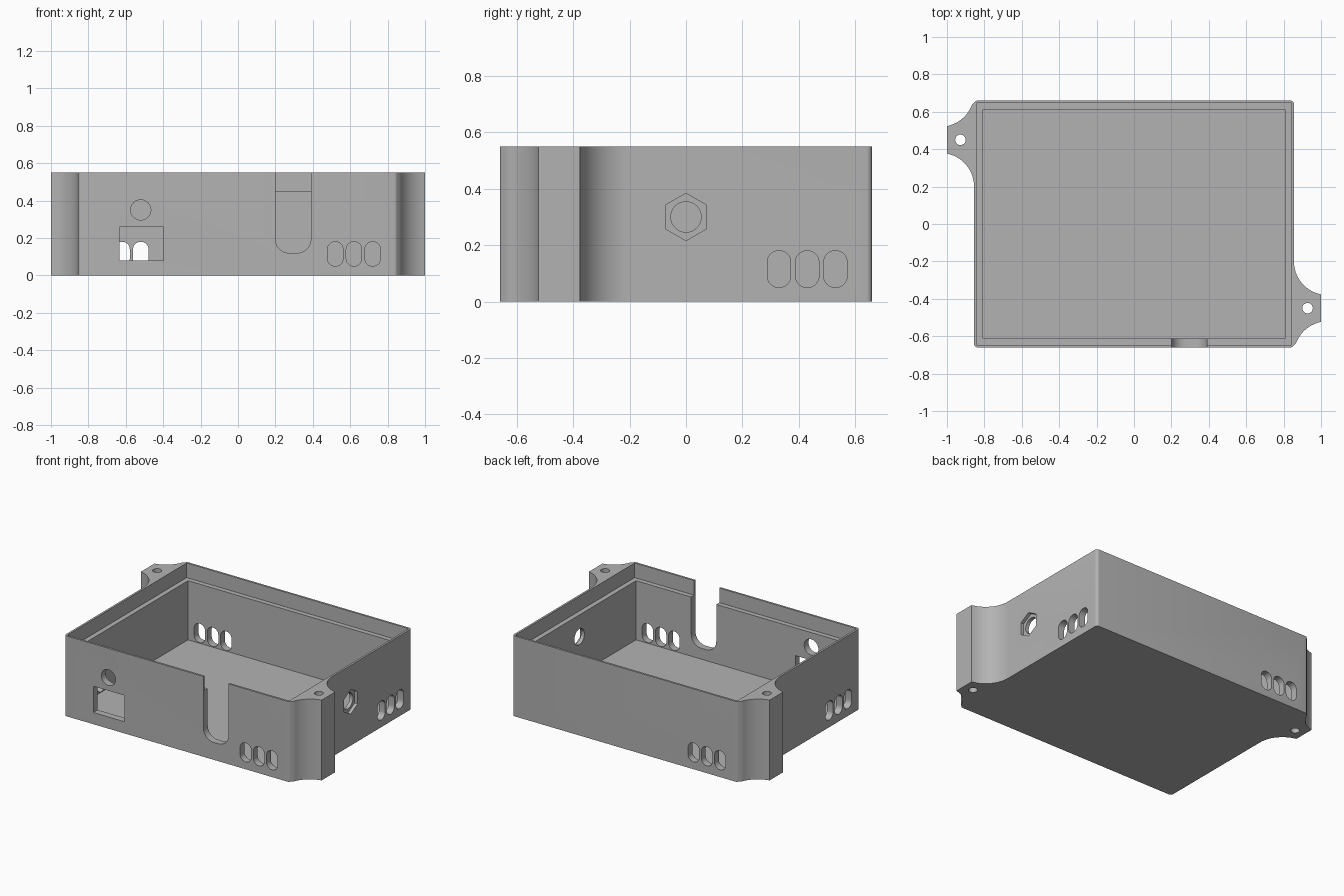
import bpy, bmesh, math

default = bpy.data.objects.get("Cube")
if default:
    bpy.data.objects.remove(default, do_unlink=True)

# Main sizes
HX, HY, HEIGHT = 0.855, 0.66, 0.55
WALL, LIP, LIP_Z = 0.047, 0.014, 0.45
EAR_Y, EAR_R = 0.45, 0.18

grey = bpy.data.materials.new("matte grey plastic")
grey.use_nodes = True
colour = (0.45, 0.45, 0.45, 1)
grey.diffuse_color = colour
grey.node_tree.nodes["Principled BSDF"].inputs["Base Color"].default_value = colour


def arc(cx, cy, r, start, end, steps):
    """Points on an arc, angles in degrees."""
    angles = [math.radians(start + (end - start) * i / steps) for i in range(steps + 1)]
    return [(cx + r * math.cos(a), cy + r * math.sin(a)) for a in angles]


def rounded(cx, cy, w, h, r, steps=8):
    """Rounded rectangle outline."""
    pts = []
    for k, (sx, sy) in enumerate([(1, 1), (-1, 1), (-1, -1), (1, -1)]):
        pts += arc(cx + sx * (w / 2 - r), cy + sy * (h / 2 - r), r, k * 90, k * 90 + 90, steps)
    return pts


def rect(cx, cy, w, h):
    return [(cx + sx * w / 2, cy + sy * h / 2) for sx, sy in [(1, 1), (-1, 1), (-1, -1), (1, -1)]]


def circle(cx, cy, r, sides=32, turn=0):
    return arc(cx, cy, r, turn, turn + 360, sides)[:-1]


def prism(name, pts, axis, lo, hi):
    """Extrude an outline along one axis between two positions."""
    place = {"x": lambda u, v, d: (d, u, v),
             "y": lambda u, v, d: (u, d, v),
             "z": lambda u, v, d: (u, v, d)}[axis]
    bm = bmesh.new()
    low = [bm.verts.new(place(u, v, lo)) for u, v in pts]
    high = [bm.verts.new(place(u, v, hi)) for u, v in pts]
    bm.faces.new(low)
    bm.faces.new(high)
    for i in range(len(pts)):
        j = (i + 1) % len(pts)
        bm.faces.new((low[i], low[j], high[j], high[i]))
    bmesh.ops.remove_doubles(bm, verts=bm.verts, dist=1e-5)
    bmesh.ops.recalc_face_normals(bm, faces=bm.faces)
    mesh = bpy.data.meshes.new(name)
    bm.to_mesh(mesh)
    bm.free()
    obj = bpy.data.objects.new(name, mesh)
    bpy.context.collection.objects.link(obj)
    return obj


# Outer outline: one side with its mounting ear, repeated by a half turn
cx = HX + EAR_R
tip = math.degrees(math.acos((1 - cx) / EAR_R))
half = arc(HX - 0.02, -HY + 0.02, 0.02, 270, 330, 4)
half += arc(cx, -EAR_Y - 0.25, EAR_R, 160, tip, 10)
half += arc(cx, -EAR_Y + 0.25, EAR_R, 360 - tip, 180, 14)
half += arc(HX - 0.02, HY - 0.02, 0.02, 0, 90, 6)
outline = half + [(-x, -y) for x, y in half]
body = prism("enclosure_body", outline, "z", 0, HEIGHT)
body.data.materials.append(grey)

# Cavity and recessed lip for the lid
cutters = [
    prism("cavity", rect(0, 0, 2 * (HX - WALL), 2 * (HY - WALL)), "z", 0.045, 0.7),
    prism("lid_recess", rect(0, 0, 2 * (HX - LIP), 2 * (HY - LIP)), "z", LIP_Z, 0.7),
]

# Screw holes through the ears
for s in (1, -1):
    cutters.append(prism("ear_hole", circle(s * 0.928, -s * EAR_Y, 0.028), "z", -0.1, 0.7))

# Front openings: cable slot, socket window and round hole
cutters += [
    prism("cable_slot", rounded(0.295, 0.42, 0.19, 0.6, 0.075), "y", -0.8, -0.58),
    prism("socket_window", rect(-0.517, 0.17, 0.235, 0.18), "y", -0.8, -0.58),
    prism("round_hole", circle(-0.52, 0.35, 0.054), "y", -0.8, -0.58),
]

# Side connector: hexagonal nut pocket around a through hole
cutters += [
    prism("nut_pocket", circle(0, 0.3, 0.084, 6, 30), "x", HX - 0.022, 1.1),
    prism("connector_hole", circle(0, 0.3, 0.054), "x", 0.75, 1.1),
]

# Three vents on every wall, repeated by a half turn
for s in (1, -1):
    for i in range(3):
        front = rounded(s * (0.52 + 0.1 * i), 0.115, 0.083, 0.13, 0.04)
        side = rounded(s * (0.33 + 0.1 * i), 0.115, 0.083, 0.13, 0.04)
        cutters.append(prism("wall_vent", front, "y", *sorted((-s * 0.58, -s * 0.8))))
        cutters.append(prism("side_vent", side, "x", *sorted((s * 0.75, s * 0.95))))

# Cut everything out of the body
bpy.ops.object.select_all(action="DESELECT")
bpy.context.view_layer.objects.active = body
body.select_set(True)
for cutter in cutters:
    cutter.hide_render = True
    mod = body.modifiers.new(cutter.name, "BOOLEAN")
    mod.operation = "DIFFERENCE"
    mod.solver = "EXACT"
    mod.object = cutter
    bpy.ops.object.modifier_apply(modifier=mod.name)
    bpy.data.objects.remove(cutter, do_unlink=True)

bpy.ops.object.shade_smooth_by_angle(angle=math.radians(30))
